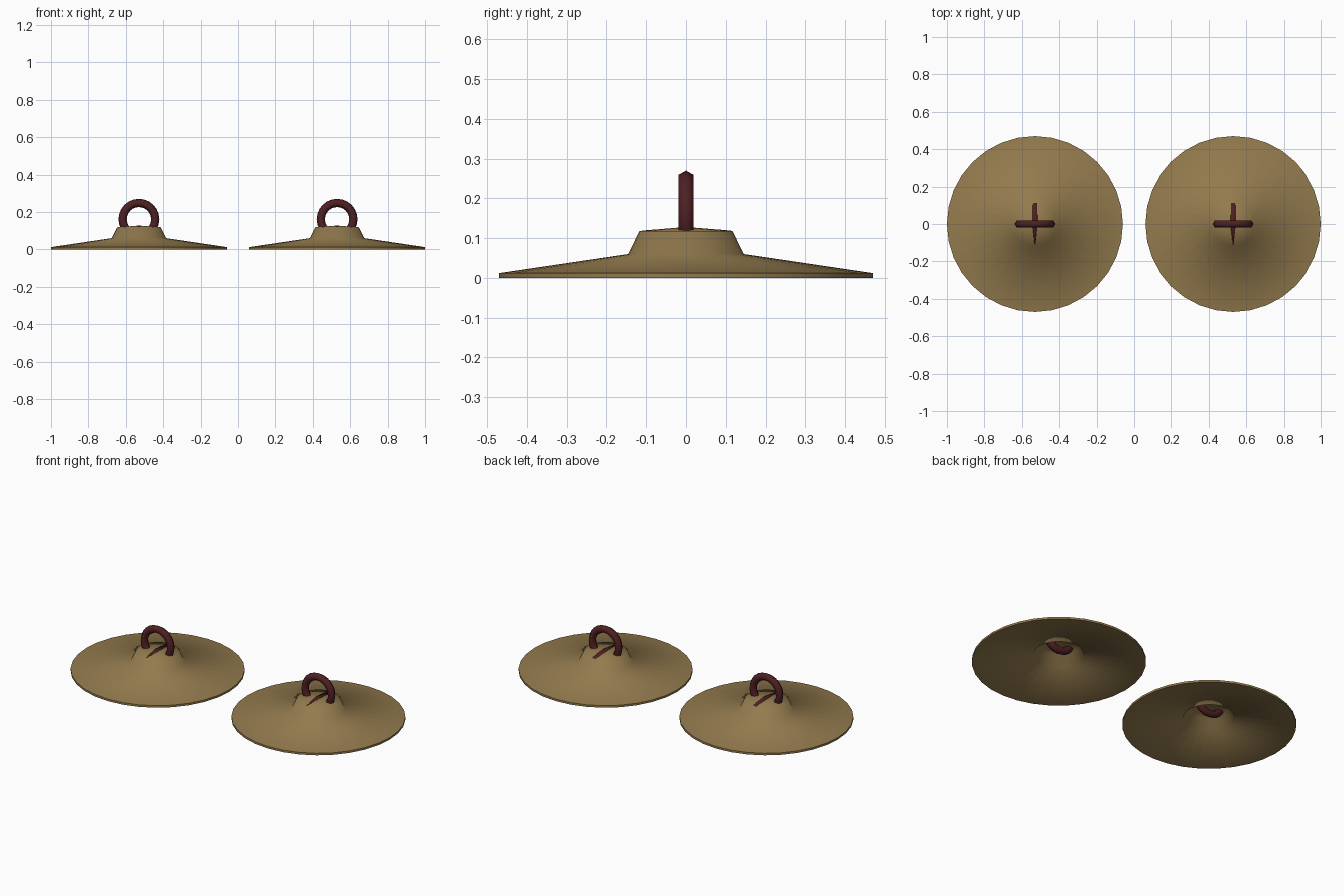
import bpy, bmesh, math
from mathutils import Matrix

cube = bpy.data.objects.get("Cube")
if cube:
    bpy.data.objects.remove(cube, do_unlink=True)


def make_material(name, rgb):
    mat = bpy.data.materials.new(name)
    mat.use_nodes = True
    mat.diffuse_color = (*rgb, 1)
    mat.node_tree.nodes["Principled BSDF"].inputs["Base Color"].default_value = (*rgb, 1)
    return mat


brass = make_material("aged brass", (0.29, 0.195, 0.075))
leather = make_material("dark red leather", (0.08, 0.014, 0.016))


def add_object(name, bm, mat, x, angle):
    bmesh.ops.recalc_face_normals(bm, faces=bm.faces)
    mesh = bpy.data.meshes.new(name)
    bm.to_mesh(mesh)
    bm.free()
    mesh.materials.append(mat)
    obj = bpy.data.objects.new(name, mesh)
    bpy.context.collection.objects.link(obj)
    obj.location.x = x
    bpy.ops.object.select_all(action="DESELECT")
    obj.select_set(True)
    bpy.context.view_layer.objects.active = obj
    bpy.ops.object.shade_smooth_by_angle(angle=math.radians(angle))
    return obj


def lathe(profile, axis, steps, closed=False):
    """Spin a list of points in the xz plane into a surface."""
    bm = bmesh.new()
    verts = [bm.verts.new(p) for p in profile]
    pairs = list(zip(verts, verts[1:]))
    if closed:
        pairs.append((verts[-1], verts[0]))
    edges = [bm.edges.new(p) for p in pairs]
    bmesh.ops.spin(bm, geom=verts + edges, cent=(0, 0, 0), axis=axis,
                   angle=math.tau, steps=steps, use_duplicate=False)
    bmesh.ops.remove_doubles(bm, verts=bm.verts, dist=0.0005)
    return bm


# Hollow plate with a raised bell: outer skin, rim, inner skin
PLATE = [(0, 0.127), (0.117, 0.118), (0.145, 0.06), (0.47, 0.012),
         (0.47, 0), (0.138, 0.049), (0.109, 0.108), (0, 0.116)]


def build_cymbal(side, x):
    plate = lathe([(r, 0, z) for r, z in PLATE], (0, 0, 1), 32)
    add_object(side + "_plate", plate, brass, x, 75)

    # Six-sided ring strap passing through the bell
    section = [(0.087 + 0.022 * math.cos(math.tau * i / 6),
                0.022 * math.sin(math.tau * i / 6), 0) for i in range(6)]
    ring = lathe(section, (0, 1, 0), 24, closed=True)
    bmesh.ops.transform(ring, matrix=Matrix.Translation((0, 0, 0.161)), verts=ring.verts)
    add_object(side + "_ring_strap", ring, leather, x, 75)

    # Thin tapered strap tongue lying on the bell crown
    tongue = bmesh.new()
    rows = [[tongue.verts.new((s * w, y, z)) for s in (-1, 1)]
            for y, w, z in ((-0.11, 0.002, 0.119), (0, 0.014, 0.128), (0.113, 0.011, 0.119))]
    for a, b in zip(rows, rows[1:]):
        tongue.faces.new((a[0], a[1], b[1], b[0]))
    obj = add_object(side + "_strap_tongue", tongue, leather, x, 30)
    solid = obj.modifiers.new("thickness", "SOLIDIFY")
    solid.thickness = 0.003


for side, x in (("right", -0.53), ("left", 0.53)):
    build_cymbal(side, x)
